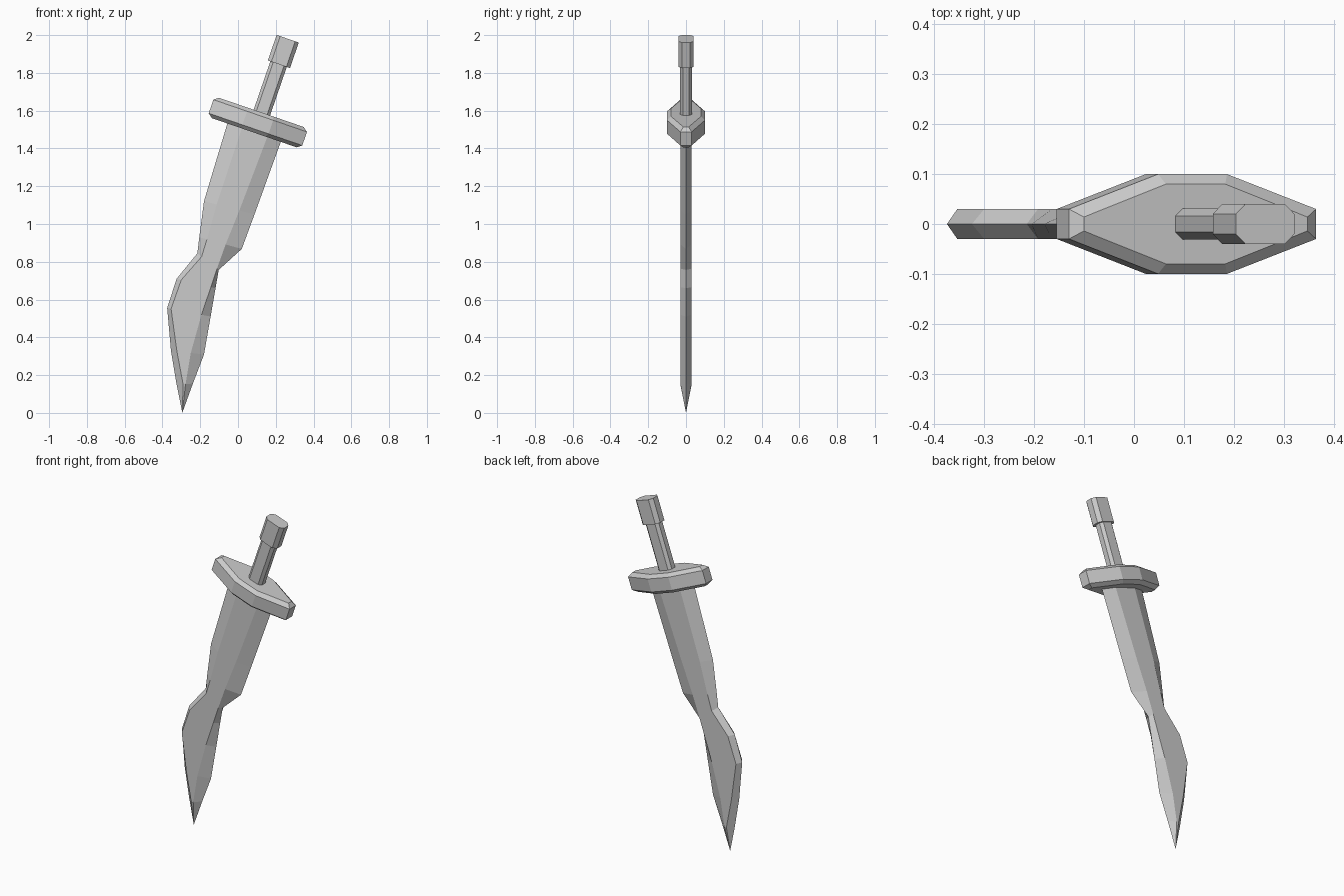
import bpy, bmesh, math
from mathutils import Vector, Matrix

if "Cube" in bpy.data.objects:
    bpy.data.objects.remove(bpy.data.objects["Cube"])

# Hilt frame: local z runs from guard to pommel
TILT = Matrix.Translation((0.105, 0, 1.537)) @ Matrix.Rotation(math.radians(19), 4, 'Y')


def loft(name, rings, matrix=Matrix.Identity(4), tip=None):
    """Skin a list of equal-length rings, ending in a cap or a point."""
    bm = bmesh.new()
    vs = [[bm.verts.new(matrix @ Vector(p)) for p in r] for r in rings]
    n = len(vs[0])
    for a, b in zip(vs, vs[1:]):
        for i in range(n):
            j = (i + 1) % n
            bm.faces.new((a[i], a[j], b[j], b[i]))
    bm.faces.new(vs[0])
    if tip:
        t = bm.verts.new(matrix @ Vector(tip))
        for i in range(n):
            bm.faces.new((vs[-1][i], vs[-1][(i + 1) % n], t))
    else:
        bm.faces.new(vs[-1])
    bmesh.ops.recalc_face_normals(bm, faces=bm.faces)
    me = bpy.data.meshes.new(name)
    bm.to_mesh(me)
    bm.free()
    ob = bpy.data.objects.new(name, me)
    bpy.context.collection.objects.link(ob)
    return ob


def octagon(x1, y1, x2, y2, z, cx=0):
    """Eight-sided outline from an end corner and a side corner."""
    q = [(x1, y1), (x2, y2), (-x2, y2), (-x1, y1)]
    q += [(-x, -y) for x, y in q]
    return [(x + cx, y, z) for x, y in q]


# Pommel and grip
loft("pommel", [octagon(.062, .02, .042, .04, z, .005) for z in (.328, .471)], TILT)
loft("grip", [octagon(.046, .016, .03, .031, z, .003) for z in (.03, .35)], TILT)

# Guard with chamfered rims
wide, inset = (.262, .03, .073, .1), (.237, .014, .063, .08)
loft("guard", [octagon(*inset, -.057), octagon(*wide, -.038),
               octagon(*wide, .038), octagon(*inset, .057)], TILT)

# Blade: left edge x z, right edge x z, left and right ridge fractions
rows = [(-.045, 1.57, .243, 1.48, .27, .75),
        (-.18, 1.121, .087, 1.05, .25, .70),
        (-.205, .93, .02, .868, .18, .62),
        (-.215, .845, -.102, .757, .20, .92),
        (-.325, .71, -.119, .66, .12, .88),
        (-.375, .555, -.145, .51, .09, .79),
        (-.355, .33, -.18, .309, .18, .60),
        (-.325, .15, -.239, .155, .40, .55)]


def blade_ring(lx, lz, rx, rz, f, g):
    at = lambda t, y: (lx + (rx - lx) * t, y, lz + (rz - lz) * t)
    return [at(0, 0), at(f, -.03), at(g, -.03), at(1, 0), at(g, .03), at(f, .03)]


loft("blade", [blade_ring(*r) for r in rows], tip=(-.295, 0, 0))
